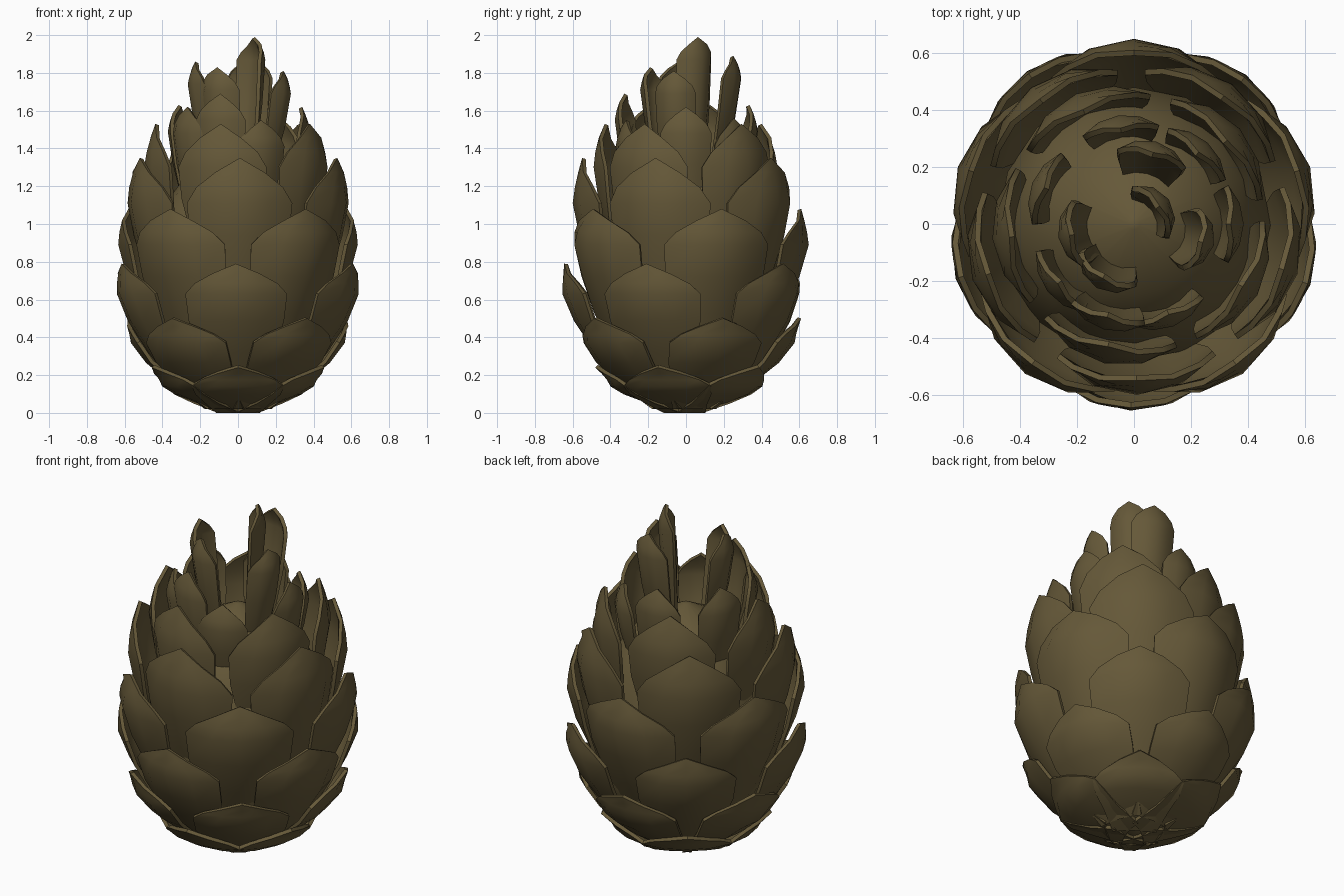
import bpy, bmesh, math

if "Cube" in bpy.data.objects:
    bpy.data.objects.remove(bpy.data.objects["Cube"])

mat = bpy.data.materials.new("olive_brown")
mat.diffuse_color = (0.13, 0.098, 0.040, 1)
mat.use_nodes = True
mat.node_tree.nodes["Principled BSDF"].inputs["Base Color"].default_value = mat.diffuse_color

# position along scale (0 base, 1 widest, 2 tip) and relative width there
OUTLINE = [(0, .45), (.35, .68), (.7, .92), (1, 1), (1.35, .78), (1.68, .42), (2, 0)]
US = [-1, -.5, 0, .5, 1]


def finish(bm, name, thick=0.0):
    me = bpy.data.meshes.new(name)
    bm.to_mesh(me)
    bm.free()
    ob = bpy.data.objects.new(name, me)
    bpy.context.collection.objects.link(ob)
    me.materials.append(mat)
    bpy.context.view_layer.objects.active = ob
    ob.select_set(True)
    if thick:
        mod = ob.modifiers.new("thickness", 'SOLIDIFY')
        mod.thickness = thick
        mod.offset = -1
        bpy.ops.object.modifier_apply(modifier=mod.name)
    bpy.ops.object.shade_smooth_by_angle(angle=math.radians(35))
    ob.select_set(False)


def scale(name, az, base, wide, tip, hw, curl, thick=0.02):
    """One pointed scale at an azimuth; base/wide/tip are (radius, height)."""
    bm = bmesh.new()
    a0 = math.radians(az)
    rows = []
    for s, w in OUTLINE:
        if s <= 1:
            r = base[0] + (wide[0] - base[0]) * (1 - (1 - s) ** 1.35)
            z = base[1] + (wide[1] - base[1]) * s
        else:
            r = wide[0] + (tip[0] - wide[0]) * (s - 1) ** 1.4
            z = wide[1] + (tip[1] - wide[1]) * (s - 1)
        # cross-section is an arc tighter than the body, so edges tuck in
        row = []
        for u in US:
            a = max(-1.4, min(1.4, u * w * hw / curl))
            p = r - curl + curl * math.cos(a)
            q = curl * math.sin(a)
            row.append(bm.verts.new((p * math.cos(a0) - q * math.sin(a0),
                                     p * math.sin(a0) + q * math.cos(a0), z)))
        rows.append(row)
    for lo, hi in zip(rows, rows[1:]):
        for i in range(len(US) - 1):
            bm.faces.new((lo[i], lo[i + 1], hi[i + 1], hi[i]))
    bmesh.ops.remove_doubles(bm, verts=bm.verts, dist=1e-4)
    finish(bm, name, thick)


# regular rows of five, each staggered against the last
ROWS = [
    (-90, (.04, .01), (.40, .15), (.48, .25), .26, .42),
    (-53, (.15, .03), (.575, .38), (.61, .51), .28, .40),
    (-91, (.34, .16), (.655, .64), (.645, .80), .30, .38),
    (-54, (.40, .34), (.65, .90), (.61, 1.09), .33, .38),
    (-89, (.42, .55), (.60, 1.12), (.55, 1.36), .32, .36),
    (-102, (.36, .75), (.50, 1.31), (.44, 1.54), .27, .32),
]
for k, (ph, b, w, t, hw, c) in enumerate(ROWS):
    for i in range(5):
        scale(f"scale_row{k + 1}_{i + 1}", ph + 72 * i, b, w, t, hw, c)

# narrower, looser upper scales: azimuth, tip height
UPPER = [(-142, 1.63), (-106, 1.70), (-69, 1.56), (0, 1.63), (48, 1.57), (98, 1.64), (158, 1.64)]
for i, (az, zt) in enumerate(UPPER):
    scale(f"upper_scale_{i + 1}", az, (.25, .95), (.385, zt - .14), (.34, zt), .15, .20)

# curled crown scales: azimuth, tip radius, tip height, curl radius
CROWN = [(75, .26, 1.90, .16), (190, .23, 1.87, .14), (-15, .25, 1.82, .12),
         (35, .11, 2.0, .12), (-120, .22, 1.84, .13)]
for i, (az, rt, zt, c) in enumerate(CROWN):
    scale(f"crown_scale_{i + 1}", az, (rt * .5, 1.1), (rt + .04, zt - .12), (rt, zt), .145, c)

# inner core
bm = bmesh.new()
prof = [(.02, .02), (.16, .06), (.34, .2), (.46, .45), (.48, .8), (.40, 1.1), (.25, 1.3), (.02, 1.42)]
rings = [[bm.verts.new((r * math.cos(j * math.pi / 8), r * math.sin(j * math.pi / 8), z))
          for j in range(16)] for r, z in prof]
for a, b in zip(rings, rings[1:]):
    for j in range(16):
        bm.faces.new((a[j], a[(j + 1) % 16], b[(j + 1) % 16], b[j]))
bm.faces.new(rings[0][::-1])
bm.faces.new(rings[-1])
finish(bm, "core")

# rest exactly on the ground
low = min(v.co.z for o in bpy.data.objects for v in o.data.vertices)
for o in bpy.data.objects:
    o.location.z -= low
